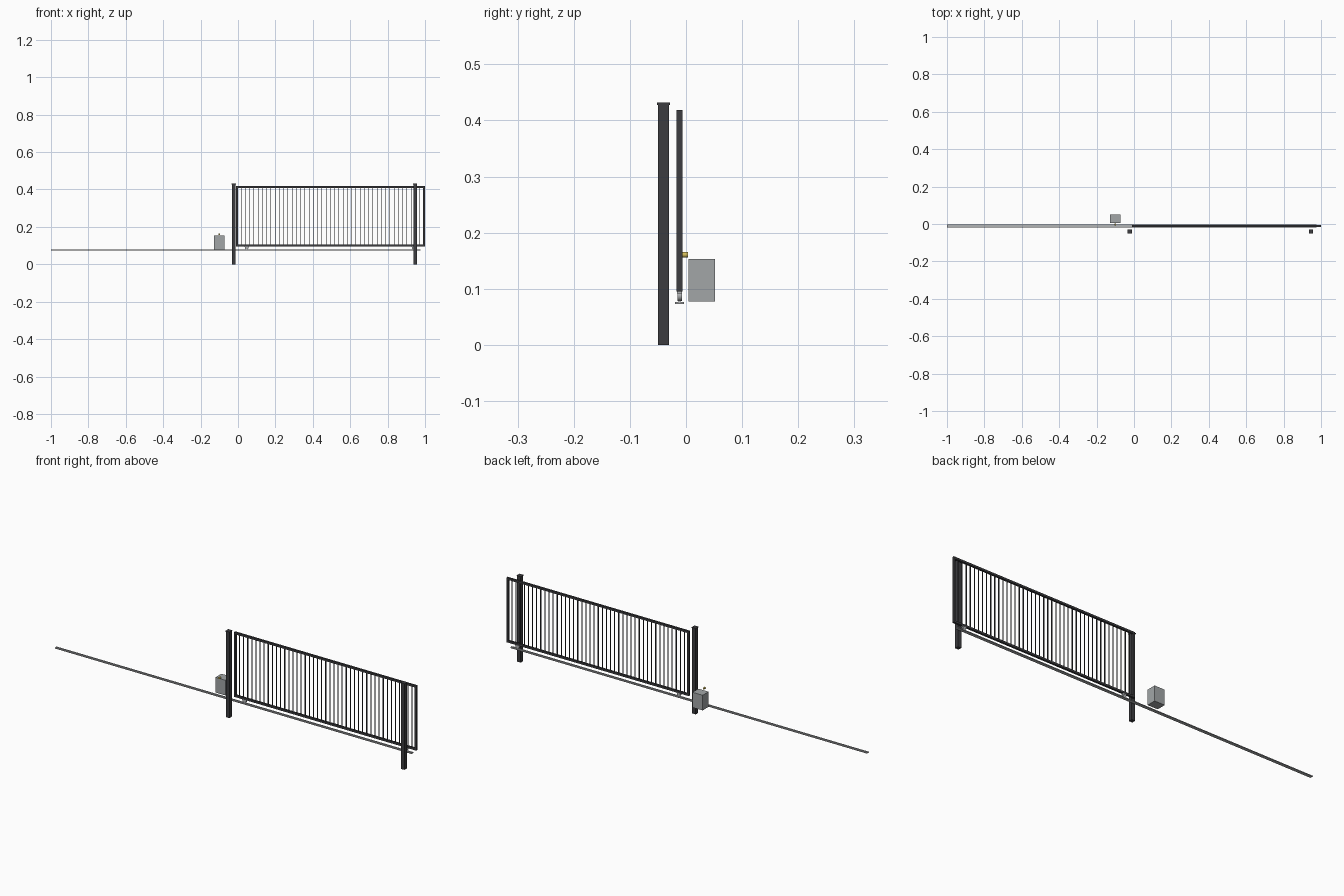
import bpy, math

if "Cube" in bpy.data.objects:
    bpy.data.objects.remove(bpy.data.objects["Cube"])


def material(name, color):
    m = bpy.data.materials.new(name)
    m.diffuse_color = (*color, 1)
    m.use_nodes = True
    m.node_tree.nodes["Principled BSDF"].inputs["Base Color"].default_value = m.diffuse_color
    return m


dark = material("dark_paint", (0.045, 0.045, 0.05))
steel = material("steel", (0.45, 0.46, 0.47))
casing = material("casing_grey", (0.36, 0.38, 0.39))
brass = material("brass", (0.65, 0.5, 0.1))


def box(name, x0, x1, y0, y1, z0, z1, mat):
    bpy.ops.mesh.primitive_cube_add(size=1, location=((x0 + x1) / 2, (y0 + y1) / 2, (z0 + z1) / 2))
    o = bpy.context.object
    o.name = name
    o.scale = (x1 - x0, y1 - y0, z1 - z0)
    bpy.ops.object.transform_apply(location=False, rotation=False, scale=True)
    o.data.materials.append(mat)
    return o


def disc(name, x, y, z, r, depth, mat):
    bpy.ops.mesh.primitive_cylinder_add(vertices=24, radius=r, depth=depth, location=(x, y, z),
                                        rotation=(math.pi / 2, 0, 0))
    o = bpy.context.object
    o.name = name
    o.data.materials.append(mat)
    bpy.ops.object.shade_smooth_by_angle()
    return o


# Guide posts with flat caps
for side, x in (("left", -0.0225), ("right", 0.9465)):
    box(side + "_post", x - 0.0095, x + 0.0095, -0.0495, -0.0305, 0, 0.428, dark)
    box(side + "_post_cap", x - 0.0115, x + 0.0115, -0.0515, -0.0285, 0.428, 0.432, dark)

# Gate frame
GY, T = -0.0115, 0.005
X0, X1, Z0, Z1 = -0.011, 0.999, 0.095, 0.419
box("bottom_rail", X0, X1, GY - T, GY + T, Z0, Z0 + 0.01, dark)
box("top_rail", X0, X1, GY - T, GY + T, Z1 - 0.01, Z1, dark)
box("left_stile", X0, X0 + 0.01, GY - T, GY + T, Z0 + 0.01, Z1 - 0.01, dark)
box("right_stile", X1 - 0.01, X1, GY - T, GY + T, Z0 + 0.01, Z1 - 0.01, dark)

# Pickets
N = 44
for i in range(1, N):
    x = X0 + 0.005 + (X1 - X0 - 0.01) * i / N
    box("picket", x - 0.0018, x + 0.0018, GY - 0.0018, GY + 0.0018, Z0 + 0.009, Z1 - 0.009, dark)

# Ground track with raised running bead
box("track_base", -1.0, 0.975, GY - 0.008, GY + 0.008, 0.073, 0.0765, steel)
box("track_bead", -1.0, 0.975, GY - 0.002, GY + 0.002, 0.0765, 0.079, steel)

# Rollers under the gate
for x in (0.046, 0.939):
    disc("roller", x, GY, 0.088, 0.0095, 0.008, steel)
    box("roller_bracket", x - 0.012, x + 0.012, GY - 0.0045, GY + 0.0045, 0.092, 0.0955, steel)

# Drive motor and pinion
box("motor_housing", -0.128, -0.072, 0.0045, 0.0515, 0.077, 0.153, casing)
disc("drive_pinion", -0.1, -0.002, 0.1607, 0.0048, 0.011, brass)
